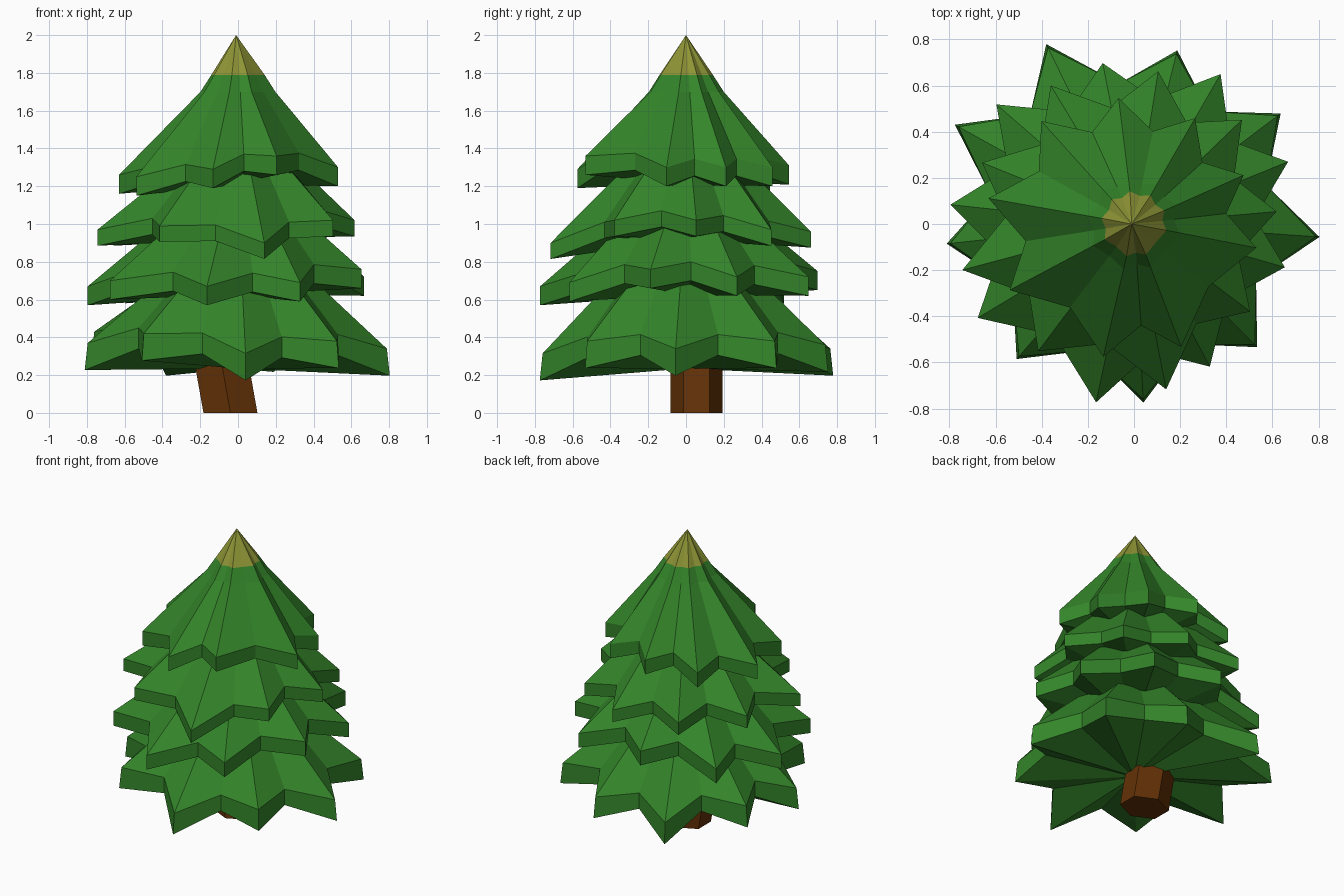
import bpy, bmesh
from math import cos, sin, radians, pi

if "Cube" in bpy.data.objects:
    bpy.data.objects.remove(bpy.data.objects["Cube"])


def material(name, rgb):
    m = bpy.data.materials.new(name)
    m.diffuse_color = (*rgb, 1)
    m.use_nodes = True
    m.node_tree.nodes["Principled BSDF"].inputs["Base Color"].default_value = m.diffuse_color
    return m


green = material("needle green", (0.034, 0.235, 0.023))
gold = material("tip gold", (0.27, 0.30, 0.036))
brown = material("bark brown", (0.125, 0.031, 0.002))


def finish(bm, name, mats):
    bmesh.ops.recalc_face_normals(bm, faces=bm.faces)
    me = bpy.data.meshes.new(name)
    bm.to_mesh(me)
    bm.free()
    for m in mats:
        me.materials.append(m)
    ob = bpy.data.objects.new(name, me)
    bpy.context.collection.objects.link(ob)
    return ob


def ring(bm, pts):
    return [bm.verts.new((r * cos(a), r * sin(a), z)) for a, r, z in pts]


def bridge(bm, lo, hi):
    n = len(lo)
    for i in range(n):
        j = (i + 1) % n
        bm.faces.new((lo[i], lo[j], hi[j], hi[i]))


def fan(bm, loop, p):
    c = bm.verts.new(p)
    n = len(loop)
    return [bm.faces.new((loop[i], loop[(i + 1) % n], c)) for i in range(n)]


def tier(name, tips, valley, rise, thick, tip_thick, flare, upper, under_z, apex=None):
    """Star-shaped skirt: points alternate with raised valleys, with a thick rim."""
    outline = []
    for i, (a, r, z) in enumerate(tips):
        b, r2, z2 = tips[(i + 1) % len(tips)]
        if b < a:
            b += 360
        outline.append((radians(a), r, z))
        outline.append((radians((a + b) / 2), valley * (r + r2) / 2, (z + z2) / 2 + rise))
    bm = bmesh.new()
    bottom = ring(bm, [(a, r, z - thick) if i % 2 else (a, r * flare, z - tip_thick)
                       for i, (a, r, z) in enumerate(outline)])
    rim = ring(bm, outline)
    bridge(bm, bottom, rim)
    prev = rim
    for r, z in upper:
        cur = ring(bm, [(a, r * (0.92 if i % 2 else 1.06), z) for i, (a, _, _) in enumerate(outline)])
        bridge(bm, prev, cur)
        prev = cur
    top = fan(bm, prev, apex or (0, 0, upper[-1][1] + 0.04))
    if apex:
        for f in top:
            f.material_index = 1
    fan(bm, bottom, (0, 0, under_z))
    finish(bm, name, [green, gold])


# Branch tiers: each tip is angle, radius, height of upper rim
tier("bottom_branches",
     [(-4, .79, .34), (37, .78, .38), (76, .76, .36), (116, .85, .34), (151, .87, .43),
      (186, .80, .37), (229, .76, .42), (273, .76, .315), (315, .74, .38)],
     .76, .055, .11, .143, 1.02, [(.33, .75)], .235)
tier("lower_middle_branches",
     [(22, .72, .72), (60, .75, .72), (101, .71, .75), (139, .79, .68), (174, .80, .67),
      (211, .79, .70), (258, .79, .67), (298, .70, .69), (344, .68, .76)],
     .75, .06, .10, .10, 1.0, [(.30, 1.07)], .625)
tier("upper_middle_branches",
     [(5, .62, 1.02), (44, .65, .97), (81, .67, .96), (121, .70, .97), (158, .71, .97),
      (195, .77, .97), (233, .69, .99), (281, .73, .90), (323, .63, 1.02)],
     .75, .05, .085, .085, 1.0, [(.23, 1.38)], .92)
tier("top_branches",
     [(24, .52, 1.30), (60, .53, 1.30), (97, .55, 1.31), (132, .60, 1.27), (170, .64, 1.26),
      (208, .61, 1.25), (257, .59, 1.29), (291, .57, 1.36), (349, .54, 1.30)],
     .76, .045, .09, .10, 1.0, [(.19, 1.70), (.135, 1.79)], 1.215, apex=(-.01, 0, 2.0))

# Leaning six-sided trunk
bm = bmesh.new()
loops = []
for cx, z in ((-.04, 0), (-.12, .45)):
    loops.append([bm.verts.new((cx + .165 * cos(pi / 6 + k * pi / 3), .055 + .137 * sin(pi / 6 + k * pi / 3), z))
                  for k in range(6)])
bridge(bm, *loops)
for lp in loops:
    bm.faces.new(lp)
finish(bm, "trunk", [brown])
